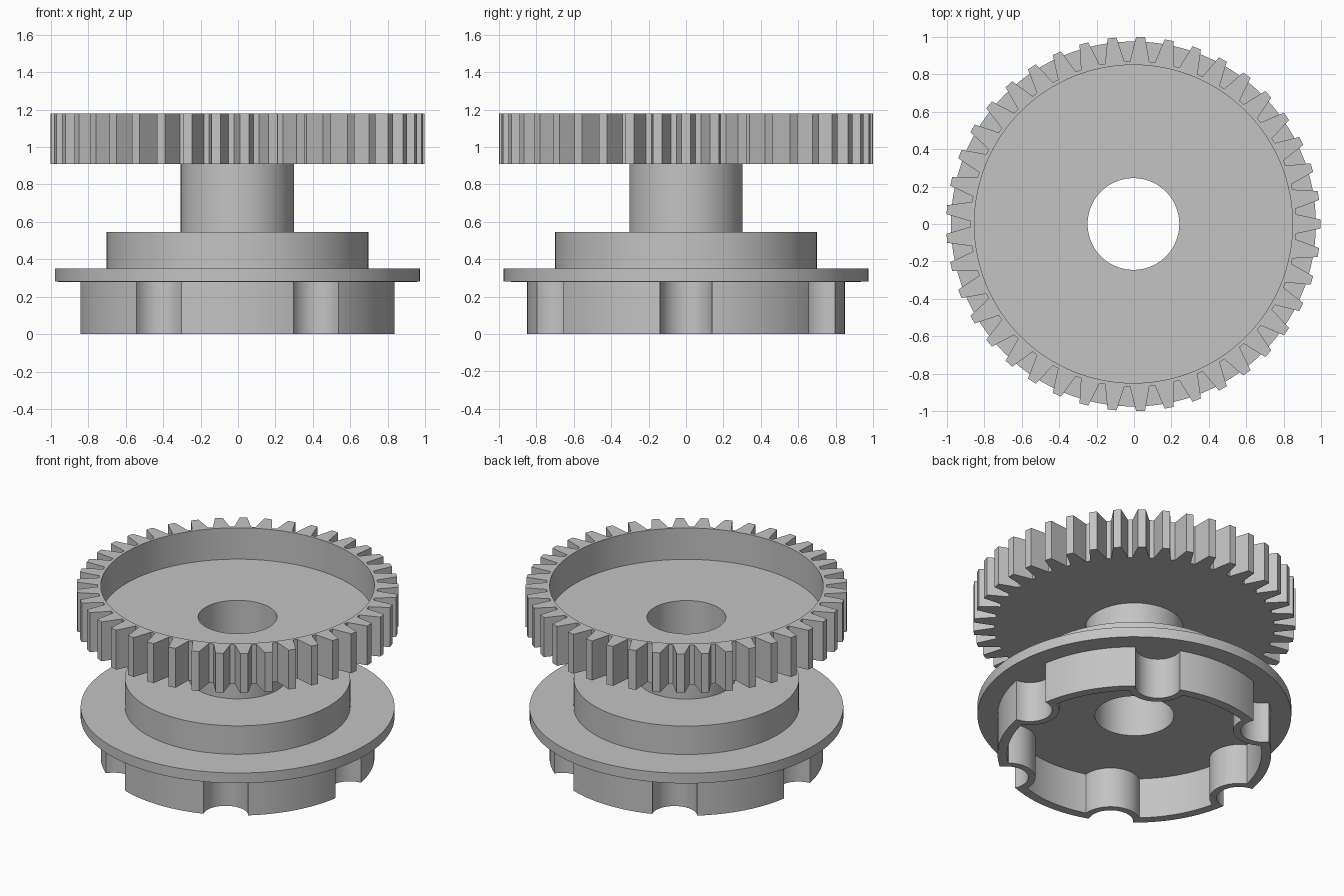
import bpy, bmesh, math
from math import sin, cos, pi

cube = bpy.data.objects.get("Cube")
if cube:
    bpy.data.objects.remove(cube, do_unlink=True)

GREY = (0.55, 0.55, 0.55, 1.0)
mat = bpy.data.materials.new("plain grey")
mat.use_nodes = True
mat.diffuse_color = GREY
mat.node_tree.nodes["Principled BSDF"].inputs["Base Color"].default_value = GREY

SEGMENTS = 128
OFFSET_X = -0.003
BORE = 0.245


def finish(bm, name):
    """Turn a bmesh into a shaded, coloured object."""
    bmesh.ops.recalc_face_normals(bm, faces=bm.faces[:])
    mesh = bpy.data.meshes.new(name)
    bm.to_mesh(mesh)
    bm.free()
    mesh.materials.append(mat)
    mesh.shade_smooth()
    mesh.set_sharp_from_angle(angle=math.radians(20))
    obj = bpy.data.objects.new(name, mesh)
    obj.location.x = OFFSET_X
    bpy.context.collection.objects.link(obj)
    return obj


def bridge(bm, rings):
    """Join a closed cycle of closed vertex rings with quads."""
    for a, b in zip(rings, rings[1:] + rings[:1]):
        n = len(a)
        for i in range(n):
            j = (i + 1) % n
            bm.faces.new((a[i], a[j], b[j], b[i]))


def lathe(name, profile):
    """Revolve a closed (radius, height) profile about z."""
    bm = bmesh.new()
    turns = [2 * pi * i / SEGMENTS for i in range(SEGMENTS)]
    bridge(bm, [[bm.verts.new((r * cos(t), r * sin(t), z)) for t in turns]
                for r, z in profile])
    return finish(bm, name)


def scalloped(radius, scoop, centre=0.85, count=6, arc_steps=20, ring_steps=16):
    """Circle outline with round scoops bitten inwards at even angles."""
    pts = []
    half = math.acos((radius**2 + centre**2 - scoop**2) / (2 * radius * centre))
    beta = math.atan2(radius * sin(half), radius * cos(half) - centre)
    for k in range(count):
        phi = 2 * pi * k / count
        for i in range(arc_steps + 1):
            t = (2 * pi - beta) + (2 * beta - 2 * pi) * i / arc_steps
            x, y = centre + scoop * cos(t), scoop * sin(t)
            pts.append((x * cos(phi) - y * sin(phi), x * sin(phi) + y * cos(phi)))
        span = 2 * pi / count - 2 * half
        for i in range(1, ring_steps):
            t = phi + half + span * i / ring_steps
            pts.append((radius * cos(t), radius * sin(t)))
    return pts


# Flange, step and hub neck around the through bore
lathe("flanged_hub", [
    (BORE, 0.275), (0.975, 0.28), (0.975, 0.35), (0.70, 0.35),
    (0.70, 0.545), (0.303, 0.545), (0.303, 0.91), (BORE, 0.91)])

# Dished gear wheel with a thin rim
lathe("gear_wheel", [
    (BORE, 0.91), (0.87, 0.91), (0.87, 1.18),
    (0.85, 1.18), (0.85, 0.965), (BORE, 0.965)])

# Hollow skirt under the flange, with six round notches
bm = bmesh.new()
outer, inner = scalloped(0.85, 0.14), scalloped(0.79, 0.185)
bridge(bm, [[bm.verts.new((x, y, z)) for x, y in outline]
            for outline, z in ((outer, 0), (outer, 0.285), (inner, 0.285), (inner, 0))])
finish(bm, "notched_skirt")

# Tapered gear teeth
TEETH = 41
flank = [(0.868, 0.052), (0.93, 0.039), (1.0, 0.024)]
tooth = [(r, -w) for r, w in flank] + [(r, w) for r, w in reversed(flank)]
bm = bmesh.new()
for k in range(TEETH):
    a = 2 * pi * k / TEETH
    low, high = [[bm.verts.new((x * cos(a) - y * sin(a), x * sin(a) + y * cos(a), z))
                  for x, y in tooth] for z in (0.91, 1.18)]
    bm.faces.new(low)
    bm.faces.new(high)
    for i in range(len(tooth)):
        j = (i + 1) % len(tooth)
        bm.faces.new((low[i], low[j], high[j], high[i]))
finish(bm, "gear_teeth")
